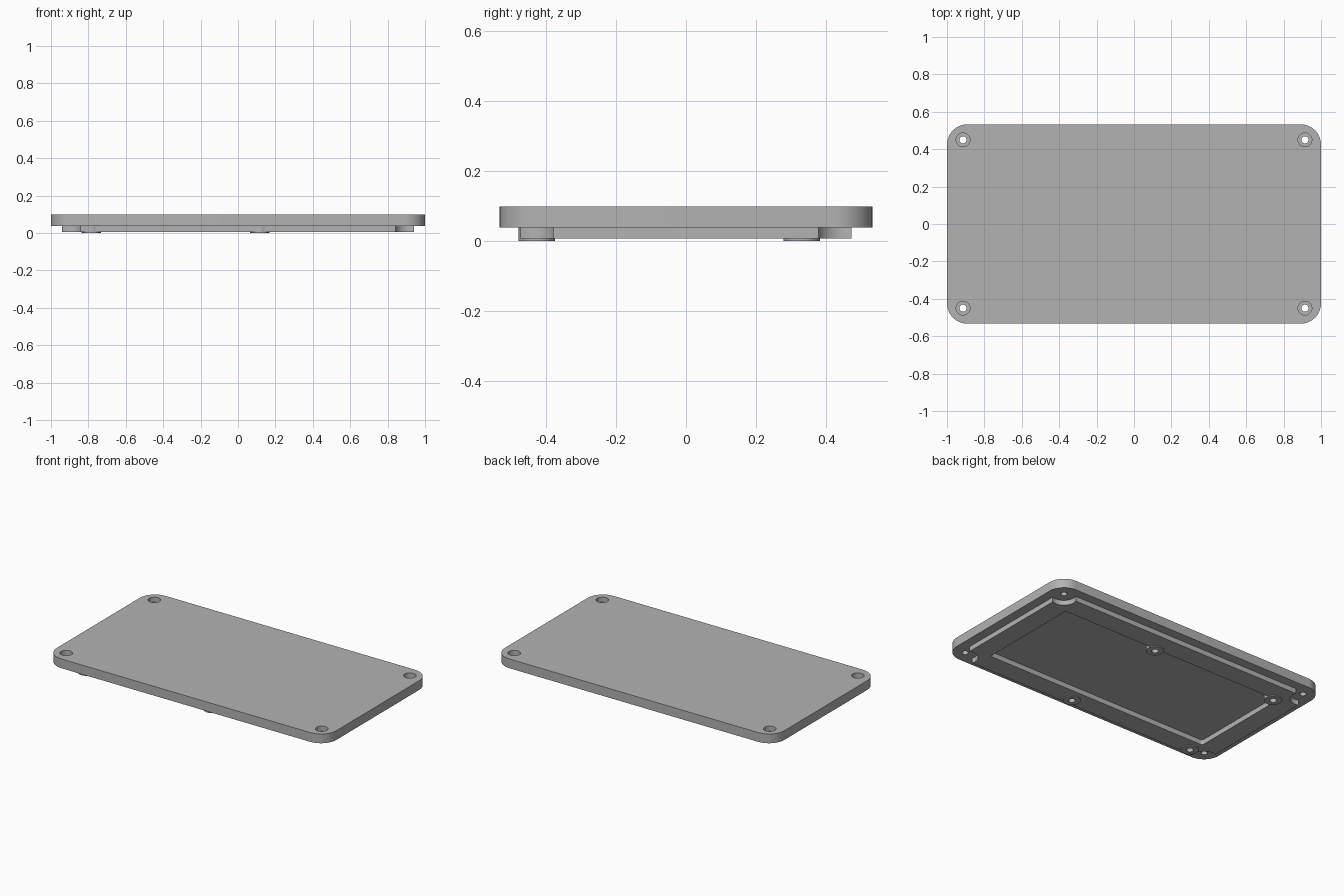
import bpy
import bmesh
import math

cube = bpy.data.objects.get("Cube")
if cube:
    bpy.data.objects.remove(cube, do_unlink=True)

grey = bpy.data.materials.new("light grey plastic")
grey.use_nodes = True
COLOUR = (0.45, 0.45, 0.45, 1)
grey.diffuse_color = COLOUR
grey.node_tree.nodes["Principled BSDF"].inputs["Base Color"].default_value = COLOUR


def prism(name, outline, z0, z1):
    """Extrude a closed outline from z0 to z1."""
    bm = bmesh.new()
    face = bm.faces.new([bm.verts.new((x, y, z0)) for x, y in outline])
    top = bmesh.ops.extrude_face_region(bm, geom=[face])["geom"]
    for v in top:
        if isinstance(v, bmesh.types.BMVert):
            v.co.z = z1
    bmesh.ops.recalc_face_normals(bm, faces=bm.faces)
    mesh = bpy.data.meshes.new(name)
    bm.to_mesh(mesh)
    bm.free()
    mesh.materials.append(grey)
    obj = bpy.data.objects.new(name, mesh)
    bpy.context.collection.objects.link(obj)
    return obj


def rounded_plate(name, hx, hy, r, z0, z1, steps=12):
    outline = []
    for i, (sx, sy) in enumerate(((1, 1), (-1, 1), (-1, -1), (1, -1))):
        for k in range(steps + 1):
            a = math.pi / 2 * (i + k / steps)
            outline.append((sx * (hx - r) + r * math.cos(a),
                            sy * (hy - r) + r * math.sin(a)))
    return prism(name, outline, z0, z1)


def cylinder(name, x, y, r, z0, z1, sides=40):
    angles = [2 * math.pi * k / sides for k in range(sides)]
    return prism(name, [(x + r * math.cos(a), y + r * math.sin(a)) for a in angles], z0, z1)


def combine(target, tool, operation):
    """Apply a boolean and discard the tool."""
    tool.hide_render = True
    mod = target.modifiers.new(operation.title(), 'BOOLEAN')
    mod.operation = operation
    mod.solver = 'EXACT'
    mod.object = tool
    bpy.context.view_layer.objects.active = target
    bpy.ops.object.modifier_apply(modifier=mod.name)
    bpy.data.objects.remove(tool, do_unlink=True)


SCREWS = [(sx * 0.914, sy * 0.45) for sx in (-1, 1) for sy in (-1, 1)]
BOSSES = [(x, y) for x in (-0.785, 0.117) for y in (-0.427, 0.331)]

# Locating rim under the lid, hollow and notched around the corner screws
rim = rounded_plate("locating_rim", 0.94, 0.473, 0.02, 0.006, 0.07)
combine(rim, rounded_plate("rim_opening", 0.81, 0.343, 0.015, -0.1, 0.2), 'DIFFERENCE')
for x, y in SCREWS:
    combine(rim, cylinder("corner_notch", x, y, 0.076, -0.1, 0.2), 'DIFFERENCE')

# Lid plate with rounded corners
lid = rounded_plate("enclosure_lid", 1.0, 0.533, 0.11, 0.038, 0.098)
combine(lid, rim, 'UNION')

# Mounting bosses with blind holes
for x, y in BOSSES:
    combine(lid, cylinder("mounting_boss", x, y, 0.052, 0, 0.065), 'UNION')
for x, y in BOSSES:
    combine(lid, cylinder("boss_hole", x, y, 0.021, -0.1, 0.05), 'DIFFERENCE')

# Counterbored corner screw holes
for x, y in SCREWS:
    combine(lid, cylinder("screw_hole", x, y, 0.019, -0.1, 0.2), 'DIFFERENCE')
    combine(lid, cylinder("counterbore", x, y, 0.037, 0.066, 0.2), 'DIFFERENCE')

# Smooth the round walls, keep the rims crisp
bpy.ops.object.select_all(action='DESELECT')
lid.select_set(True)
bpy.context.view_layer.objects.active = lid
bpy.ops.object.shade_smooth_by_angle(angle=math.radians(30))
